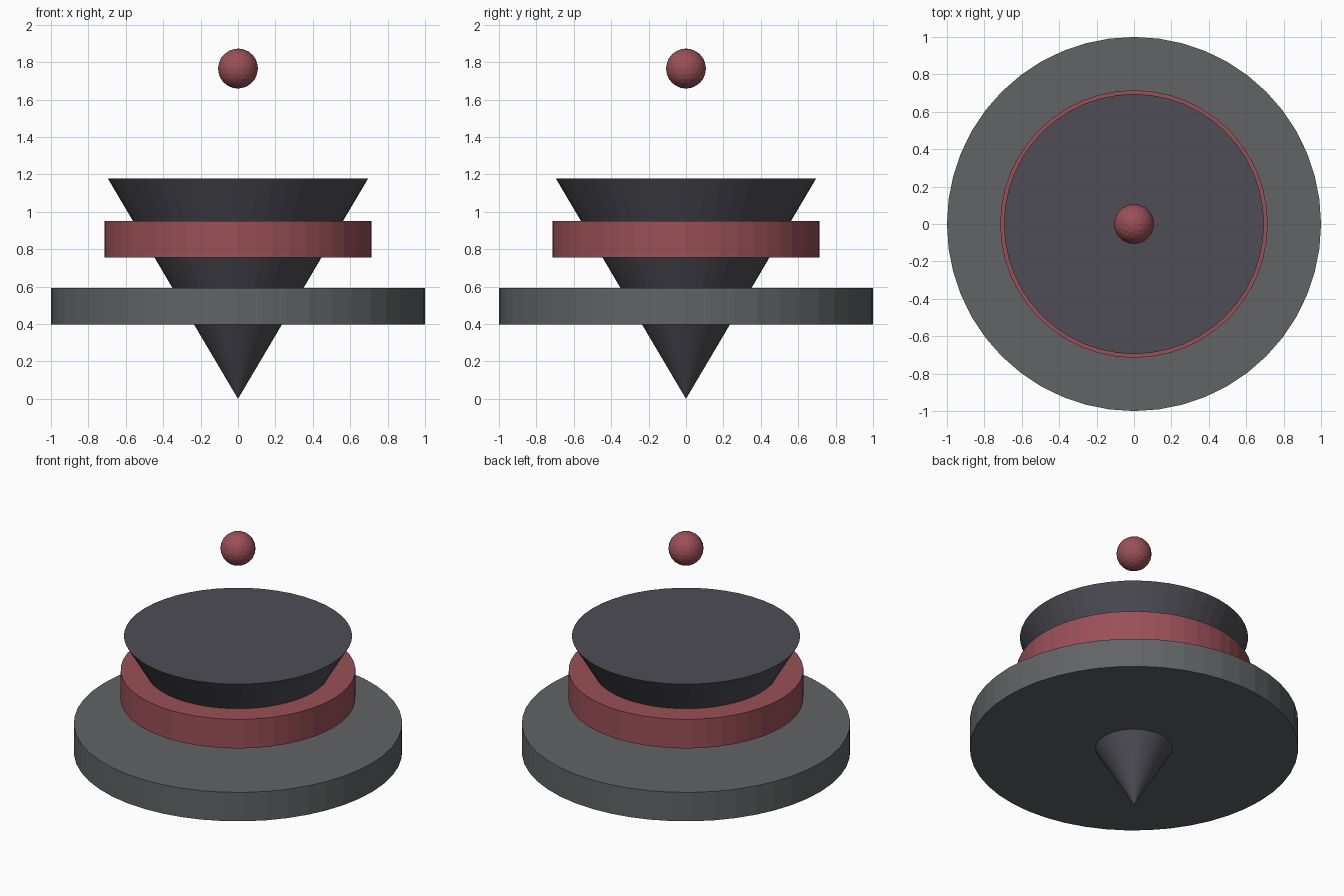
import bpy

if "Cube" in bpy.data.objects:
    bpy.data.objects.remove(bpy.data.objects["Cube"])

SIDES = 48


def material(name, rgb):
    m = bpy.data.materials.new(name)
    m.diffuse_color = (*rgb, 1)
    m.use_nodes = True
    m.node_tree.nodes["Principled BSDF"].inputs["Base Color"].default_value = m.diffuse_color
    return m


def finish(name, mat):
    ob = bpy.context.object
    ob.name = name
    ob.data.materials.append(mat)
    return ob


def disc(name, radius, z0, z1, mat):
    bpy.ops.mesh.primitive_cylinder_add(vertices=SIDES, radius=radius, depth=z1 - z0,
                                        location=(0, 0, (z0 + z1) / 2))
    return finish(name, mat)


dark = material("dark_slate", (0.075, 0.075, 0.09))
grey = material("mid_grey", (0.12, 0.125, 0.13))
red = material("dull_red", (0.32, 0.08, 0.095))

# Inverted cone body standing on its tip
bpy.ops.mesh.primitive_cone_add(vertices=SIDES, radius1=0, radius2=0.695, depth=1.177,
                                location=(0, 0, 1.177 / 2))
finish("cone_body", dark)

# Two stacked rings around the cone
disc("wide_disc", 1.0, 0.398, 0.592, grey)
disc("upper_disc", 0.715, 0.755, 0.95, red)

# Floating faceted ball
bpy.ops.mesh.primitive_ico_sphere_add(subdivisions=3, radius=0.107, location=(0, 0, 1.766))
finish("floating_ball", red)
